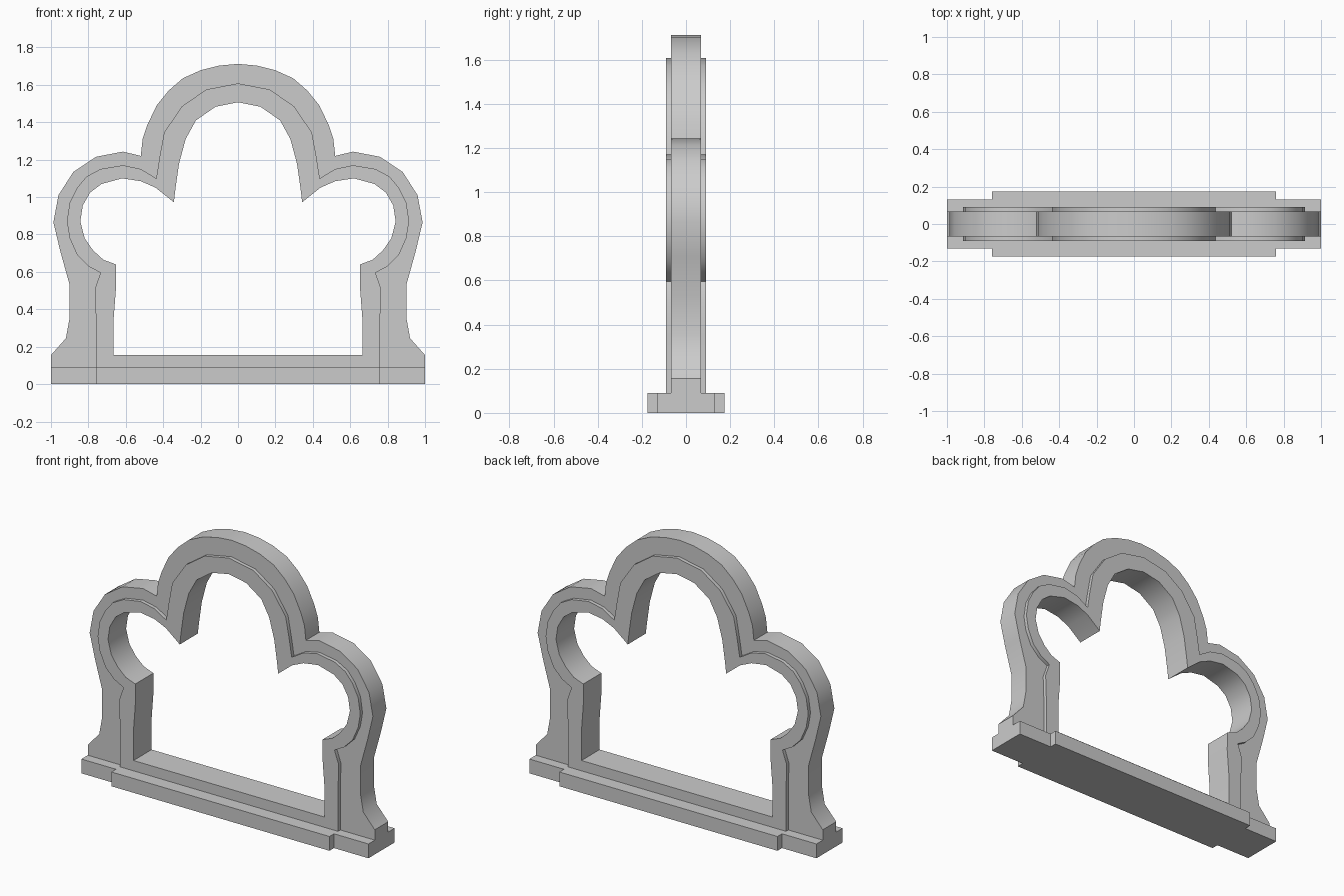
import bpy, bmesh, math

if "Cube" in bpy.data.objects:
    bpy.data.objects.remove(bpy.data.objects["Cube"])

# Right-half outlines (x, z), from the plinth up to the crown
OUTER = [(1, .09), (1, .155), (.92, .245), (.9, .355), (.9, .53), (.95, .71), (.987, .865),
         (.96, 1.01), (.88, 1.135), (.76, 1.215), (.615, 1.243), (.52, 1.22), (.51, 1.31),
         (.485, 1.385), (.435, 1.49), (.37, 1.57), (.295, 1.635), (.2, 1.678), (.1, 1.703), (0, 1.712)]
STEP = [(.76, .09), (.76, .36), (.765, .51), (.735, .595), (.8, .63), (.86, .69), (.9, .78),
        (.915, .87), (.9, .97), (.86, 1.05), (.81, 1.11), (.735, 1.15), (.615, 1.17), (.52, 1.15),
        (.437, 1.1), (.42, 1.21), (.395, 1.345), (.3, 1.485), (.17, 1.575), (0, 1.608)]
INNER = [(0, .155), (.665, .155), (.665, .35), (.652, .52), (.653, .64), (.72, .665), (.775, .715),
         (.82, .78), (.843, .87), (.83, .955), (.79, 1.025), (.73, 1.07), (.62, 1.1), (.52, 1.085),
         (.44, 1.05), (.343, .972), (.335, 1.04), (.315, 1.18), (.28, 1.31), (.225, 1.41),
         (.12, 1.483), (0, 1.507)]
Y_OUT, Y_IN = .067, .09          # half depth of outer band and raised inner band
BASE_END, BASE_MID, BASE_H = .13, .175, .09

bm = bmesh.new()


def face(pts):
    bm.faces.new([bm.verts.new(p) for p in pts])


def wall(line, y0, y1):
    for (xa, za), (xb, zb) in zip(line, line[1:]):
        face([(xa, y0, za), (xb, y0, zb), (xb, y1, zb), (xa, y1, za)])


# Arch bands: flat fronts, rims, and the small step between them
face([(x, Y_OUT, z) for x, z in OUTER + STEP[::-1]])
face([(x, Y_IN, z) for x, z in STEP + INNER[::-1] + [(0, BASE_H)]])
wall(OUTER, 0, Y_OUT)
wall(STEP, Y_OUT, Y_IN)
wall(INNER, 0, Y_IN)

# Plinth: underside, sides and top ledge
plan = [(1, 0), (1, BASE_END), (.76, BASE_END), (.76, BASE_MID), (0, BASE_MID)]
face([(x, y, 0) for x, y in plan + [(0, 0)]])
for (xa, ya), (xb, yb) in zip(plan, plan[1:]):
    face([(xa, ya, 0), (xb, yb, 0), (xb, yb, BASE_H), (xa, ya, BASE_H)])
ledge = [(0, Y_IN), (.76, Y_IN), (.76, Y_OUT), (1, Y_OUT)]
face([(x, y, BASE_H) for x, y in plan[1:] + ledge])

# Mirror the quarter to all sides and weld
for axis in range(2):
    copy = bmesh.ops.duplicate(bm, geom=bm.verts[:] + bm.edges[:] + bm.faces[:])["geom"]
    for v in copy:
        if isinstance(v, bmesh.types.BMVert):
            v.co[axis] *= -1
bmesh.ops.remove_doubles(bm, verts=bm.verts[:], dist=1e-4)
bmesh.ops.recalc_face_normals(bm, faces=bm.faces[:])

mesh = bpy.data.meshes.new("lobed_arch_frame")
bm.to_mesh(mesh)
bm.free()
frame = bpy.data.objects.new("lobed_arch_frame", mesh)
bpy.context.collection.objects.link(frame)
bpy.context.view_layer.objects.active = frame
frame.select_set(True)
bpy.ops.object.shade_smooth_by_angle(angle=math.radians(35))
